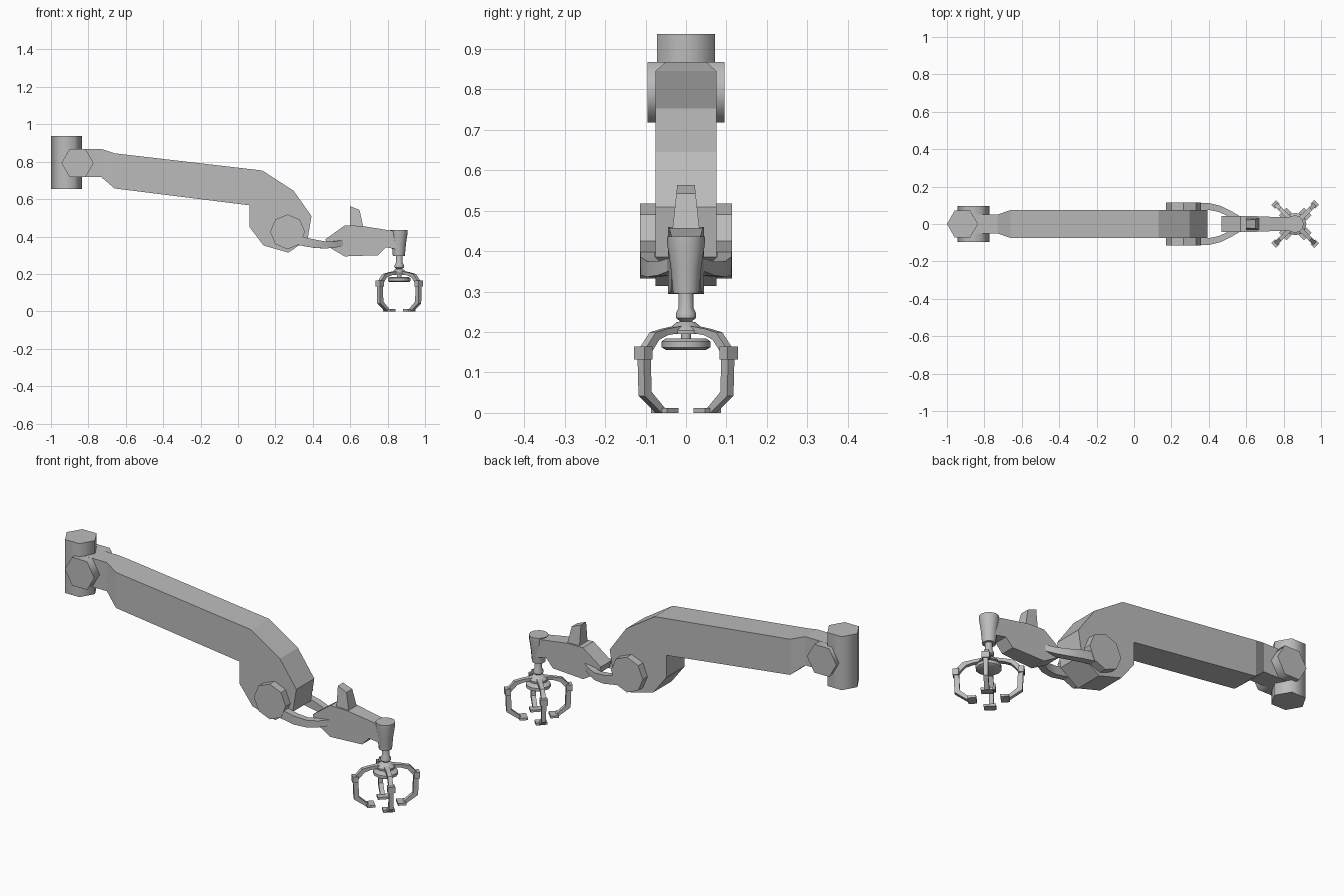
import bpy
import bmesh
import math
from mathutils import Vector, Matrix

cube = bpy.data.objects.get("Cube")
if cube:
    bpy.data.objects.remove(cube, do_unlink=True)

grey = bpy.data.materials.new("plain grey")
grey.use_nodes = True
tone = (0.5, 0.5, 0.5, 1)
grey.diffuse_color = tone
grey.node_tree.nodes["Principled BSDF"].inputs["Base Color"].default_value = tone


def finish(name, bm, smooth=0):
    bmesh.ops.recalc_face_normals(bm, faces=bm.faces)
    mesh = bpy.data.meshes.new(name)
    bm.to_mesh(mesh)
    bm.free()
    mesh.materials.append(grey)
    ob = bpy.data.objects.new(name, mesh)
    bpy.context.collection.objects.link(ob)
    if smooth:
        bpy.ops.object.select_all(action='DESELECT')
        ob.select_set(True)
        bpy.context.view_layer.objects.active = ob
        bpy.ops.object.shade_smooth_by_angle(angle=math.radians(smooth))
    return ob


def skin(name, rings, smooth=0):
    """Join equal rings of points with quads and cap both ends."""
    bm = bmesh.new()
    loops = [[bm.verts.new(p) for p in ring] for ring in rings]
    n = len(loops[0])
    for a, b in zip(loops, loops[1:]):
        for i in range(n):
            j = (i + 1) % n
            bm.faces.new((a[i], a[j], b[j], b[i]))
    bm.faces.new(loops[0])
    bm.faces.new(loops[-1])
    return finish(name, bm, smooth)


def prism(name, outline, half_width, smooth=0):
    """Side outline in x, z given thickness along y by a rule of x, z."""
    return skin(name, [[(x, s * half_width(x, z), z) for x, z in outline]
                       for s in (-1, 1)], smooth)


def lathe(name, centre, profile, sides, axis='Z', smooth=0):
    """Rings of (radius, offset) turned round an axis through centre."""
    rings = []
    for r, h in profile:
        ring = []
        for i in range(sides):
            a = math.tau * i / sides
            u, v = r * math.cos(a), r * math.sin(a)
            p = (u, v, h) if axis == 'Z' else (u, h, v)
            ring.append(Vector(centre) + Vector(p))
        rings.append(ring)
    return skin(name, rings, smooth)


def sweep(name, path, side, spans, smooth=0):
    """Rectangular bar: spans are (along side, across) sizes at each point."""
    pts = [Vector(p) for p in path]
    side = Vector(side)
    rings = []
    for i, p in enumerate(pts):
        t = pts[min(i + 1, len(pts) - 1)] - pts[max(i - 1, 0)]
        n = t.cross(side).normalized()
        w, h = spans[i]
        rings.append([p + side * (a * w / 2) + n * (b * h / 2)
                      for a, b in ((-1, -1), (1, -1), (1, 1), (-1, 1))])
    return skin(name, rings, smooth)


# Mounting post and shoulder pivot
lathe("mounting_post", (-0.917, 0, 0), [(0.083, 0.655), (0.083, 0.937)], 6, smooth=65)
lathe("shoulder_pivot", (-0.858, 0, 0.793), [(0.086, -0.095), (0.086, 0.095)], 6, 'Y', 65)

# Upper arm: narrow neck flaring into the beam, then the bent elbow
neck = [(-0.86, 0.717, 0.868, 0.05), (-0.73, 0.717, 0.868, 0.05), (-0.66, 0.657, 0.845, 0.075)]
skin("arm_neck", [[(x, -w, lo), (x, w, lo), (x, w, hi), (x, -w, hi)] for x, lo, hi, w in neck])
prism("upper_arm", [(-0.66, 0.845), (0.13, 0.753), (0.297, 0.645), (0.393, 0.509),
                    (0.372, 0.385), (0.27, 0.314), (0.137, 0.352), (0.062, 0.45),
                    (0.062, 0.567), (-0.66, 0.657)], lambda x, z: 0.075)

# Elbow discs and the fork reaching to the forearm
for word, s in (("left", 1), ("right", -1)):
    lathe(word + "_elbow_disc", (0.265, 0, 0.425), [(0.093, s * 0.07), (0.093, s * 0.114)], 8, 'Y')
    sweep(word + "_fork", [(0.29, s * 0.094, 0.385), (0.4, s * 0.094, 0.363),
                           (0.46, s * 0.08, 0.355), (0.51, s * 0.056, 0.357),
                           (0.555, s * 0.032, 0.366)], (0, 0, 1),
          [(0.05, 0.036), (0.045, 0.036), (0.038, 0.034), (0.034, 0.032), (0.032, 0.028)], 40)

# Forearm body, tapering towards the wrist, with its upright fin
prism("forearm", [(0.467, 0.385), (0.57, 0.459), (0.66, 0.457), (0.86, 0.425),
                  (0.86, 0.33), (0.79, 0.342), (0.75, 0.3), (0.57, 0.294), (0.478, 0.348)],
      lambda x, z: 0.044 - 0.011 * max(0, x - 0.6) / 0.26)
prism("forearm_fin", [(0.598, 0.563), (0.65, 0.542), (0.672, 0.44), (0.598, 0.44)],
      lambda x, z: 0.035 - 0.013 * (z - 0.44) / 0.12)
lathe("wrist_housing", (0.86, 0, 0),
      [(0.032, 0.295), (0.038, 0.36), (0.047, 0.42), (0.047, 0.436)], 12, smooth=40)

# Wrist shaft, ball and hub in one turned part, and the palm disc
lathe("wrist_shaft", (0.862, 0, 0),
      [(0.012, 0.17), (0.012, 0.195), (0.045, 0.195), (0.045, 0.204), (0.024, 0.224),
       (0.014, 0.226), (0.025, 0.235), (0.025, 0.247), (0.018, 0.26), (0.018, 0.31)],
      12, smooth=40)
lathe("palm_disc", (0.862, 0, 0),
      [(0.05, 0.156), (0.06, 0.162), (0.06, 0.177), (0.05, 0.184)], 12, smooth=40)

# Four claw fingers set on the diagonals
for k in range(4):
    turn = Matrix.Translation((0.862, 0, 0)) @ Matrix.Rotation(math.pi / 4 + k * math.pi / 2, 4, 'Z')
    word = ("back_left", "back_right", "front_right", "front_left")[k]
    side = (0, 1, 0)
    parts = [
        sweep(word + "_finger_upper",
              [(0.02, 0, 0.208), (0.075, 0, 0.2), (0.11, 0, 0.19), (0.146, 0, 0.15)],
              side, [(0.03, 0.016), (0.022, 0.016), (0.022, 0.022), (0.022, 0.022)]),
        sweep(word + "_finger_joint", [(0.149, 0, 0.132), (0.149, 0, 0.164)],
              side, [(0.036, 0.028)] * 2),
        sweep(word + "_finger_lower",
              [(0.147, 0, 0.15), (0.143, 0, 0.047), (0.09, 0, 0.006)],
              side, [(0.022, 0.024), (0.022, 0.026), (0.022, 0.016)]),
        sweep(word + "_finger_pad", [(0.055, 0, 0.006), (0.095, 0, 0.006)],
              side, [(0.056, 0.012)] * 2),
    ]
    for part in parts:
        part.data.transform(turn)
